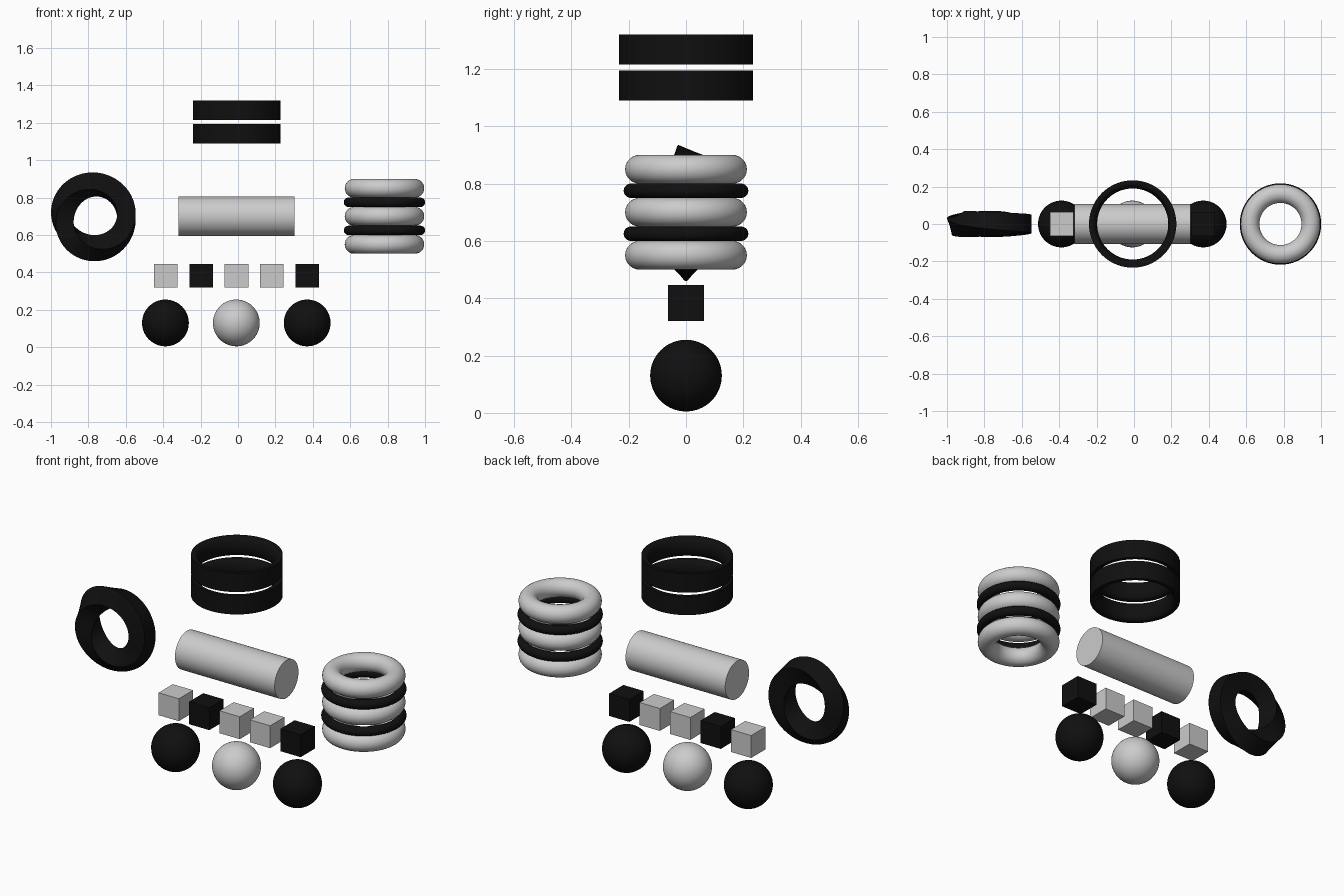
import bpy, bmesh, math

if "Cube" in bpy.data.objects:
    bpy.data.objects.remove(bpy.data.objects["Cube"])

black = bpy.data.materials.new("black")
black.diffuse_color = (0.005, 0.005, 0.005, 1)
black.use_nodes = True
black.node_tree.nodes["Principled BSDF"].inputs["Base Color"].default_value = black.diffuse_color


def finish(name, dark=False, smooth=True):
    ob = bpy.context.object
    ob.name = name
    if dark:
        ob.data.materials.append(black)
    if smooth:
        bpy.ops.object.shade_smooth_by_angle(angle=math.radians(35))
    return ob


def closed_loops(name, rings, shift=0, dark=True):
    """Skin a closed chain of point rings; shift turns the joint at the seam."""
    bm = bmesh.new()
    loops = [[bm.verts.new(p) for p in ring] for ring in rings]
    n, k = len(loops), len(loops[0])
    for i in range(n):
        a, b = loops[i], loops[(i + 1) % n]
        s = shift if i == n - 1 else 0
        for j in range(k):
            bm.faces.new((a[j], a[(j + 1) % k], b[(j + 1 + s) % k], b[(j + s) % k]))
    bmesh.ops.recalc_face_normals(bm, faces=bm.faces)
    me = bpy.data.meshes.new(name)
    bm.to_mesh(me)
    bm.free()
    ob = bpy.data.objects.new(name, me)
    bpy.context.collection.objects.link(ob)
    bpy.ops.object.select_all(action='DESELECT')
    bpy.context.view_layer.objects.active = ob
    ob.select_set(True)
    finish(name, dark)


# Row of balls
for i, dark in enumerate((True, False, True)):
    bpy.ops.mesh.primitive_uv_sphere_add(segments=64, ring_count=32, radius=0.125,
                                         location=(-0.388 + 0.379 * i, 0, 0.13))
    finish(f"ball_{i + 1}", dark)

# Row of cubes
for i, dark in enumerate((False, True, False, False, True)):
    bpy.ops.mesh.primitive_cube_add(size=0.126, location=(-0.387 + 0.1895 * i, 0, 0.383))
    finish(f"cube_{i + 1}", dark, smooth=False)

# Lying cylinder
bpy.ops.mesh.primitive_cylinder_add(vertices=64, radius=0.106, depth=0.62,
                                    location=(-0.008, 0, 0.70), rotation=(0, math.pi / 2, 0))
finish("cylinder")

# Stack of alternating thick and thin rings
for i in range(5):
    dark = i % 2 == 1
    major, minor = (0.1925, 0.025) if dark else (0.1625, 0.05)
    bpy.ops.mesh.primitive_torus_add(major_segments=80, minor_segments=28, major_radius=major,
                                     minor_radius=minor, location=(0.783, 0, 0.55 + 0.075 * i))
    finish(f"stack_ring_{i + 1}", dark)

# Two flat bands with a domed inner face
h = 0.0525
section = [(0.2335, -h), (0.2335, h)]
section += [(0.217 - 0.027 * math.cos(t), h * math.sin(t))
            for t in (math.pi / 2 - math.pi * j / 12 for j in range(13))]
for i, z in enumerate((1.142, 1.268)):
    rings = []
    for s in range(80):
        a = 2 * math.pi * s / 80
        rings.append([(-0.007 + r * math.cos(a), r * math.sin(a), z + dz) for r, dz in section])
    closed_loops(f"band_{i + 1}", rings)

# Twisted square ring: the section makes half a turn on its way round
rings = []
for s in range(120):
    a = 2 * math.pi * s / 120
    twist = a / 2 + math.radians(-9.9 - 11.5 * math.sin(a) + 8.25 * math.cos(a)
                                 + 1.6 * math.cos(2 * a))
    ring = []
    for j in range(4):
        c = twist + math.pi / 4 + j * math.pi / 2
        r = 0.17 + 0.07 * math.cos(c)
        ring.append((-0.767 + r * math.cos(a), 0.07 * math.sin(c), 0.70 + r * math.sin(a)))
    rings.append(ring)
closed_loops("twisted_ring", rings, shift=2)
